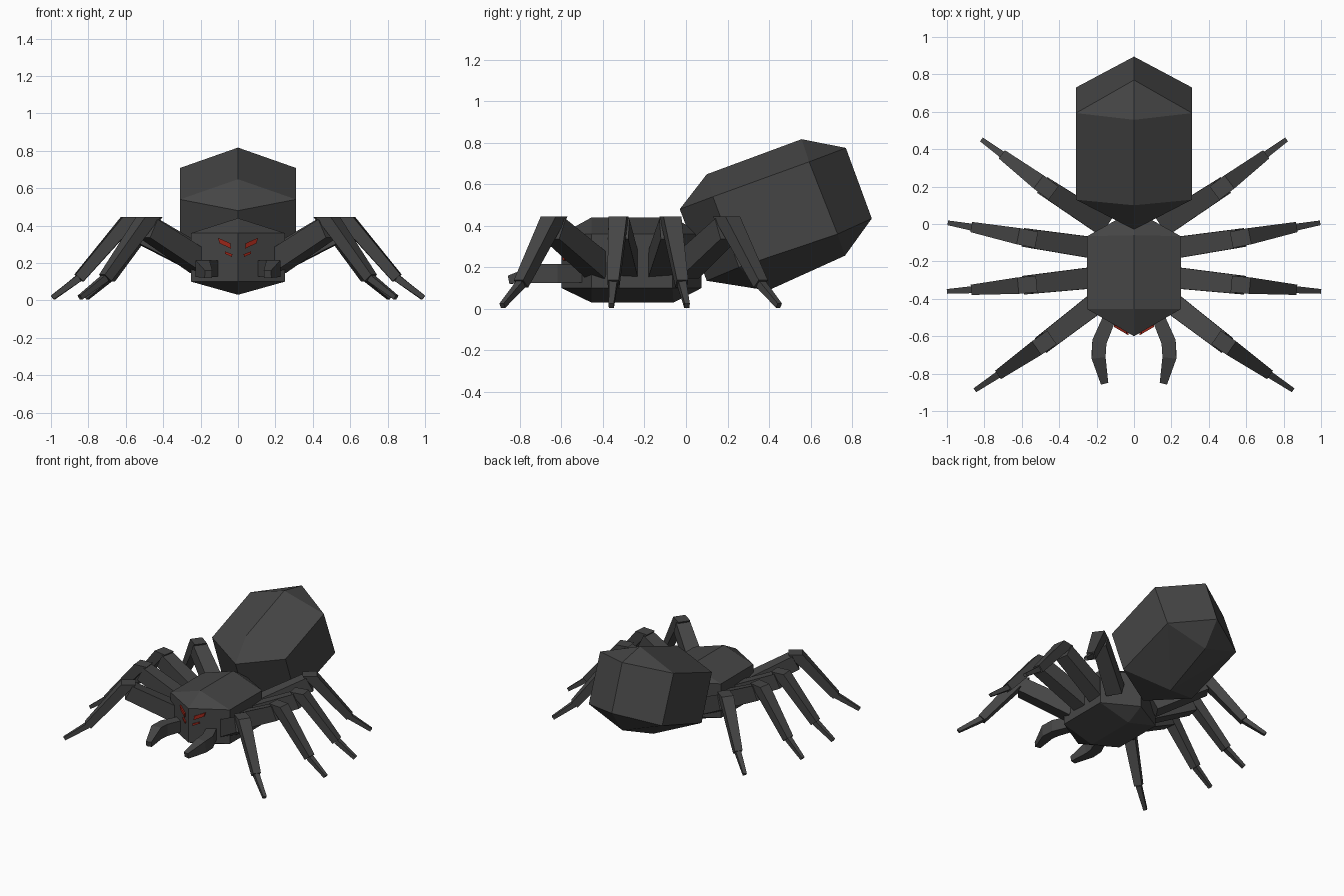
import bpy, bmesh
from mathutils import Vector

if "Cube" in bpy.data.objects:
    bpy.data.objects.remove(bpy.data.objects["Cube"])

Z = Vector((0, 0, 1))


def finish(name, bm, mat=None):
    bmesh.ops.recalc_face_normals(bm, faces=bm.faces[:])
    me = bpy.data.meshes.new(name)
    bm.to_mesh(me)
    bm.free()
    ob = bpy.data.objects.new(name, me)
    bpy.context.collection.objects.link(ob)
    if mat:
        me.materials.append(mat)
    return ob


def faceted_hull(name, centre, side_x, side, mat):
    """Convex faceted body from centre-line (y, z) points and mirrored side points."""
    bm = bmesh.new()
    for y, z in centre:
        bm.verts.new((0, y, z))
    for y, z in side:
        for s in (-1, 1):
            bm.verts.new((s * side_x, y, z))
    bmesh.ops.convex_hull(bm, input=bm.verts[:])
    bmesh.ops.dissolve_limit(bm, angle_limit=0.03, verts=bm.verts[:], edges=bm.edges[:])
    return finish(name, bm, mat)


def loft(name, path, sizes, mat, flip, flat_start=False):
    """Four-sided limb through path points; sizes are (width, height) per point."""
    bm = bmesh.new()
    pts = [Vector(p) for p in path]
    rings = []
    for i, p in enumerate(pts):
        d = (pts[min(i + 1, len(pts) - 1)] - pts[max(i - 1, 0)]).normalized()
        side = d.cross(Z).normalized()
        up = side.cross(d)
        if flat_start and i == 0:
            up = Z.cross(side)
        w, h = sizes[i]
        ring = []
        for a, b in ((-1, -1), (1, -1), (1, 1), (-1, 1)):
            v = p + side * (a * w / 2) + up * (b * h / 2)
            ring.append(bm.verts.new((v.x * flip, v.y, v.z)))
        rings.append(ring)
    for r0, r1 in zip(rings, rings[1:]):
        for k in range(4):
            bm.faces.new((r0[k], r0[(k + 1) % 4], r1[(k + 1) % 4], r1[k]))
    bm.faces.new(rings[0])
    bm.faces.new(rings[-1])
    return finish(name, bm, mat)


def material(name, colour):
    m = bpy.data.materials.new(name)
    m.diffuse_color = colour
    m.use_nodes = True
    m.node_tree.nodes["Principled BSDF"].inputs["Base Color"].default_value = m.diffuse_color
    return m


dark = material("dark_shell", (0.06, 0.06, 0.06, 1))
red = material("eye_red", (0.35, 0.02, 0.01, 1))

# Head and thorax
faceted_hull("thorax",
             [(-.60, .10), (-.60, .36), (-.455, .44), (-.06, .44),
              (.075, .36), (.075, .10), (-.06, .03), (-.455, .03)],
             .25, [(-.455, .10), (-.455, .36), (-.065, .36), (-.065, .10)], dark)

# Abdomen, tilted up to the rear
faceted_hull("abdomen",
             [(-.03, .48), (.10, .648), (.557, .817), (.77, .775),
              (.895, .435), (.766, .256), (.395, .088), (.10, .135)],
             .31, [(.13, .54), (.593, .708), (.73, .36), (.255, .20)], dark)

# Legs: plan positions of root, knee, ankle and tip
legs = [
    ("front_leg", (.20, -.42), (.48, -.635), (.71, -.795), (.845, -.885)),
    ("mid_front_leg", (.20, -.285), (.57, -.325), (.85, -.35), (.993, -.36)),
    ("mid_rear_leg", (.20, -.13), (.57, -.075), (.85, -.02), (.988, .005)),
    ("rear_leg", (.17, .00), (.47, .195), (.69, .36), (.81, .448)),
]
for flip, tag in ((1, "right"), (-1, "left")):
    for name, root, knee, ankle, tip in legs:
        r, k = Vector((*root, .20)), Vector((*knee, .385))
        a, t = Vector((*ankle, .12)), Vector((*tip, .015))
        loft(f"{name}_thigh_{tag}", [r, k], [(.115, .12), (.10, .11)], dark, flip)
        loft(f"{name}_shin_{tag}", [k + Vector((0, 0, .06)), a],
             [(.088, .10), (.055, .055)], dark, flip, True)
        loft(f"{name}_foot_{tag}", [a, t], [(.038, .038), (.025, .025)], dark, flip)

    # Curved mouth feelers
    loft(f"feeler_{tag}",
         [(.13, -.50, .17), (.185, -.63, .17), (.19, -.71, .17), (.158, -.85, .14)],
         [(.07, .085), (.078, .09), (.075, .09), (.04, .04)], dark, flip)

    # Slanted eyes set on the angled front faces
    for name, outline in (
            ("upper_eye", [(.04, .305), (.107, .335), (.098, .305), (.038, .277)]),
            ("lower_eye", [(.03, .247), (.068, .262), (.070, .250), (.032, .232)])):
        bm = bmesh.new()
        loops = []
        for off in (.02, -.012):
            loops.append([bm.verts.new((flip * x, -.60 + .58 * x + off, z)) for x, z in outline])
        for k in range(4):
            n = (k + 1) % 4
            bm.faces.new((loops[0][k], loops[0][n], loops[1][n], loops[1][k]))
        bm.faces.new(loops[0])
        bm.faces.new(loops[1])
        finish(f"{name}_{tag}", bm, red)
